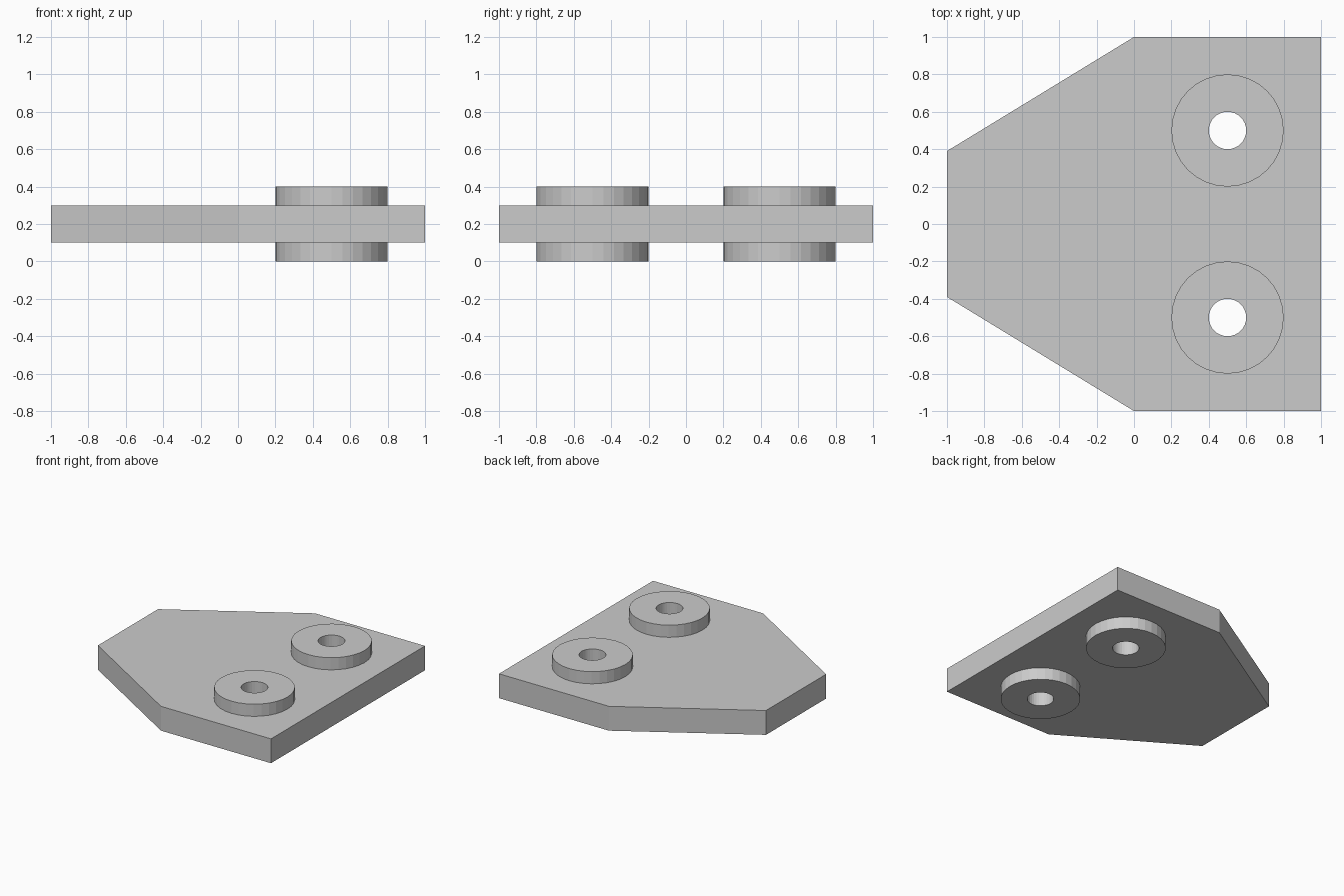
import bpy, bmesh

if "Cube" in bpy.data.objects:
    bpy.data.objects.remove(bpy.data.objects["Cube"])

SEGMENTS = 32


def extruded(name, outline, z0, z1):
    """Prism from a flat outline."""
    bm = bmesh.new()
    face = bm.faces.new([bm.verts.new((x, y, z0)) for x, y in outline])
    top = bmesh.ops.extrude_face_region(bm, geom=[face])["geom"]
    verts = [g for g in top if isinstance(g, bmesh.types.BMVert)]
    bmesh.ops.translate(bm, verts=verts, vec=(0, 0, z1 - z0))
    bmesh.ops.recalc_face_normals(bm, faces=bm.faces)
    mesh = bpy.data.meshes.new(name)
    bm.to_mesh(mesh)
    bm.free()
    obj = bpy.data.objects.new(name, mesh)
    bpy.context.collection.objects.link(obj)
    return obj


def cylinder(name, radius, y, z0, z1):
    bpy.ops.mesh.primitive_cylinder_add(
        vertices=SEGMENTS, radius=radius, depth=z1 - z0,
        location=(0.5, y, (z0 + z1) / 2))
    obj = bpy.context.object
    obj.name = name
    return obj


def combine(target, tool, operation):
    """Apply a boolean and remove the tool object."""
    mod = target.modifiers.new(operation.lower(), "BOOLEAN")
    mod.operation = operation
    mod.solver = "EXACT"
    mod.object = tool
    bpy.context.view_layer.objects.active = target
    bpy.ops.object.modifier_apply(modifier=mod.name)
    bpy.data.objects.remove(tool, do_unlink=True)


# Tapered plate
half = [(-1, 0.39), (0, 1), (1, 1)]
outline = half + [(x, -y) for x, y in reversed(half)]
plate = extruded("bracket_plate", outline, 0.1, 0.3)

# Bosses on both faces, each with a through hole
for y in (-0.5, 0.5):
    combine(plate, cylinder("boss", 0.3, y, 0, 0.4), "UNION")
    combine(plate, cylinder("hole_cutter", 0.1, y, -0.1, 0.5), "DIFFERENCE")
